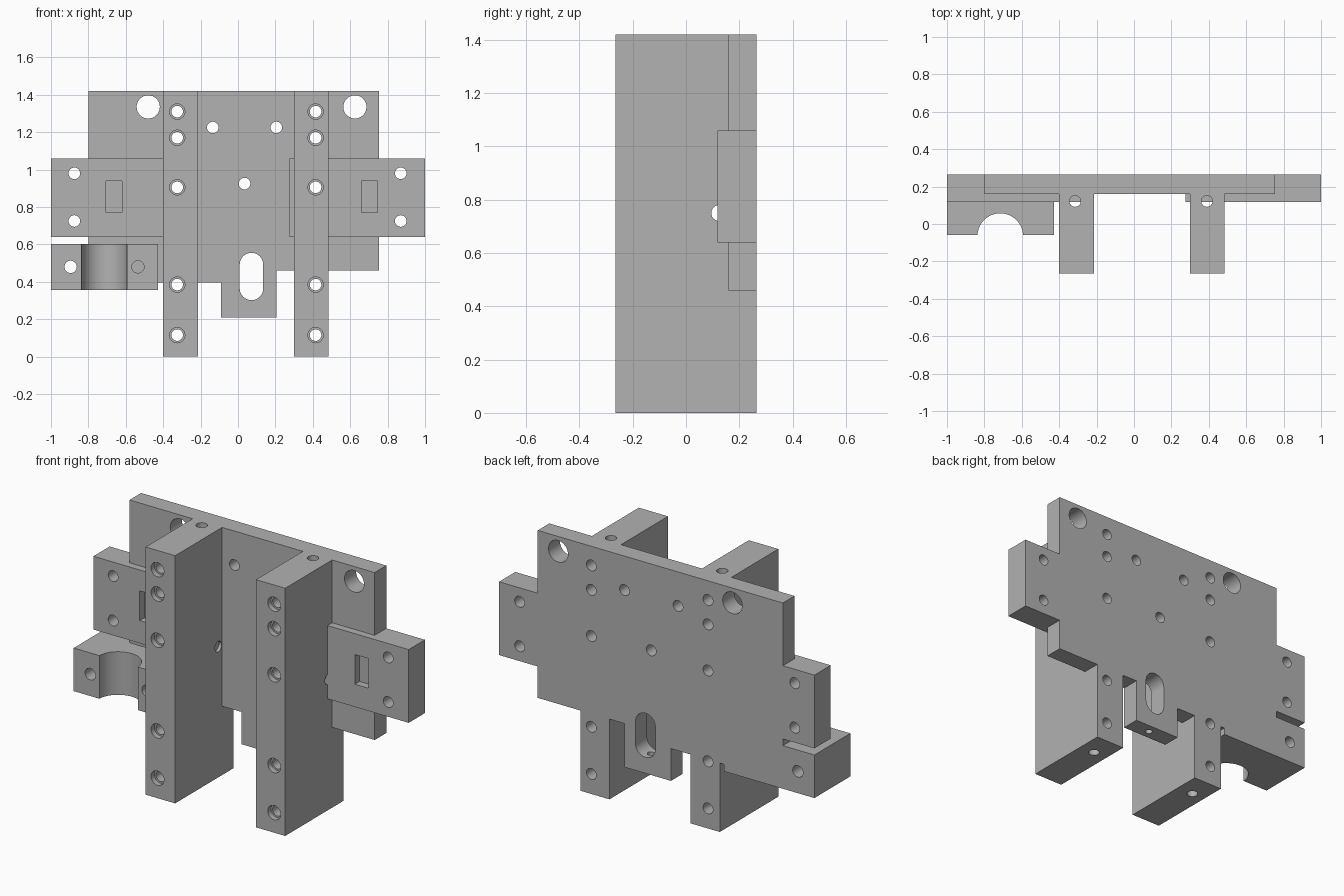
import bpy
import bmesh
from math import radians
from mathutils import Vector

cube = bpy.data.objects.get("Cube")
if cube:
    bpy.data.objects.remove(cube, do_unlink=True)

grey = bpy.data.materials.new("machined grey")
grey.use_nodes = True
grey.diffuse_color = (0.445, 0.445, 0.445, 1)
grey.node_tree.nodes["Principled BSDF"].inputs["Base Color"].default_value = grey.diffuse_color

BACK, FRONT = 0.265, -0.265
PLATE_FRONT, WING_FRONT = 0.16, 0.118
HOLE = 0.031


def finish(name, bm):
    bmesh.ops.recalc_face_normals(bm, faces=bm.faces)
    mesh = bpy.data.meshes.new(name)
    bm.to_mesh(mesh)
    bm.free()
    mesh.materials.append(grey)
    obj = bpy.data.objects.new(name, mesh)
    bpy.context.collection.objects.link(obj)
    return obj


def extrude(name, outline, y0, y1):
    """Extrude an x-z outline from y0 to y1."""
    bm = bmesh.new()
    face = bm.faces.new([bm.verts.new((x, y0, z)) for x, z in outline])
    geom = bmesh.ops.extrude_face_region(bm, geom=[face])["geom"]
    verts = [v for v in geom if isinstance(v, bmesh.types.BMVert)]
    bmesh.ops.translate(bm, verts=verts, vec=(0, y1 - y0, 0))
    return finish(name, bm)


def block(name, x0, x1, y0, y1, z0, z1):
    return extrude(name, [(x0, z0), (x1, z0), (x1, z1), (x0, z1)], y0, y1)


def rod(start, end, radius, sides=32):
    """Cylinder cutter between two points."""
    a, b = Vector(start), Vector(end)
    bm = bmesh.new()
    bmesh.ops.create_cone(bm, cap_ends=True, segments=sides, radius1=radius,
                          radius2=radius, depth=(b - a).length)
    turn = (b - a).to_track_quat("Z", "Y").to_matrix()
    bmesh.ops.rotate(bm, verts=bm.verts, matrix=turn)
    bmesh.ops.translate(bm, verts=bm.verts, vec=(a + b) / 2)
    return finish("cutter", bm)


def drill(x, z, radius=HOLE, y0=-0.5, y1=0.5):
    return rod((x, y0, z), (x, y1, z), radius)


def cut(obj, cutters):
    """Subtract the cutters, bake the result and discard the cutters."""
    for cutter in cutters:
        cutter.hide_render = True
        mod = obj.modifiers.new("cut", "BOOLEAN")
        mod.operation = "DIFFERENCE"
        mod.solver = "EXACT"
        mod.object = cutter
    graph = bpy.context.evaluated_depsgraph_get()
    baked = bpy.data.meshes.new_from_object(obj.evaluated_get(graph))
    obj.modifiers.clear()
    obj.data = baked
    obj.data.materials.clear()
    obj.data.materials.append(grey)
    for cutter in cutters:
        bpy.data.objects.remove(cutter, do_unlink=True)


RIBS = {"right_rib": (-0.40, -0.213, -0.325, -0.315),
        "left_rib": (0.30, 0.485, 0.415, 0.39)}
SCREWS = (1.31, 1.17, 0.905, 0.385, 0.115)
parts = []

# Back plate with lower tab, mounting holes and adjustment slot
plate = extrude("back_plate", [
    (-0.80, 0.395), (-0.09, 0.395), (-0.09, 0.21), (0.205, 0.21),
    (0.205, 0.46), (0.755, 0.46), (0.755, 1.42), (-0.80, 1.42)], PLATE_FRONT, BACK)
cutters = [drill(x, z) for x, z in ((-0.135, 1.225), (0.205, 1.225), (0.035, 0.925))]
cutters += [drill(x, 1.335, 0.062) for x in (-0.48, 0.625)]
cutters += [drill(x, z) for _, _, x, _ in RIBS.values() for z in SCREWS[:3]]
cutters += [drill(RIBS["right_rib"][2], SCREWS[3], HOLE)]
cutters += [drill(0.072, 0.365, 0.063), drill(0.072, 0.492, 0.063),
            block("slot_cutter", 0.009, 0.135, -0.5, 0.5, 0.365, 0.492),
            rod((0.072, 0.212, 0.1), (0.072, 0.212, 0.36), 0.02)]
cut(plate, cutters)
parts.append(plate)

# Tall ribs with counterbored screw holes and crossing bores
for name, (x0, x1, screw_x, bore_x) in RIBS.items():
    rib = block(name, x0, x1, FRONT, BACK, 0, 1.42)
    cutters = [drill(screw_x, z) for z in SCREWS]
    cutters += [drill(screw_x, z, 0.041, -0.5, FRONT + 0.03) for z in SCREWS]
    cutters += [rod((bore_x, 0.122, -0.1), (bore_x, 0.122, 1.6), 0.03),
                rod((x0 - 0.1, 0.125, 0.75), (x1 + 0.1, 0.125, 0.75), 0.03)]
    cut(rib, cutters)
    parts.append(rib)

# Side wings with rectangular windows
for name, x0, x1, hole_x, window_x, screw_x in (
        ("right_wing", -1.0, -0.23, -0.875, -0.663, -0.325),
        ("left_wing", 0.275, 1.0, 0.87, 0.702, 0.415)):
    wing = block(name, x0, x1, WING_FRONT, BACK, 0.64, 1.06)
    cut(wing, [drill(hole_x, 0.98), drill(hole_x, 0.725), drill(screw_x, SCREWS[2]),
               block("window_cutter", window_x - 0.043, window_x + 0.043,
                     -0.5, 0.5, 0.77, 0.94)])
    parts.append(wing)

# Shaft clamp block with half-round groove; one hole is blind
clamp = block("shaft_clamp", -1.0, -0.427, -0.06, BACK, 0.355, 0.602)
cut(clamp, [rod((-0.715, -0.065, 0.2), (-0.715, -0.065, 0.8), 0.122, 64),
            drill(-0.895, 0.48, 0.033), drill(-0.535, 0.48, 0.033, -0.5, PLATE_FRONT)])
parts.append(clamp)

# Smooth hole walls, keep machined edges sharp
bpy.ops.object.select_all(action="DESELECT")
for part in parts:
    part.select_set(True)
bpy.context.view_layer.objects.active = parts[0]
bpy.ops.object.shade_smooth_by_angle(angle=radians(30))
